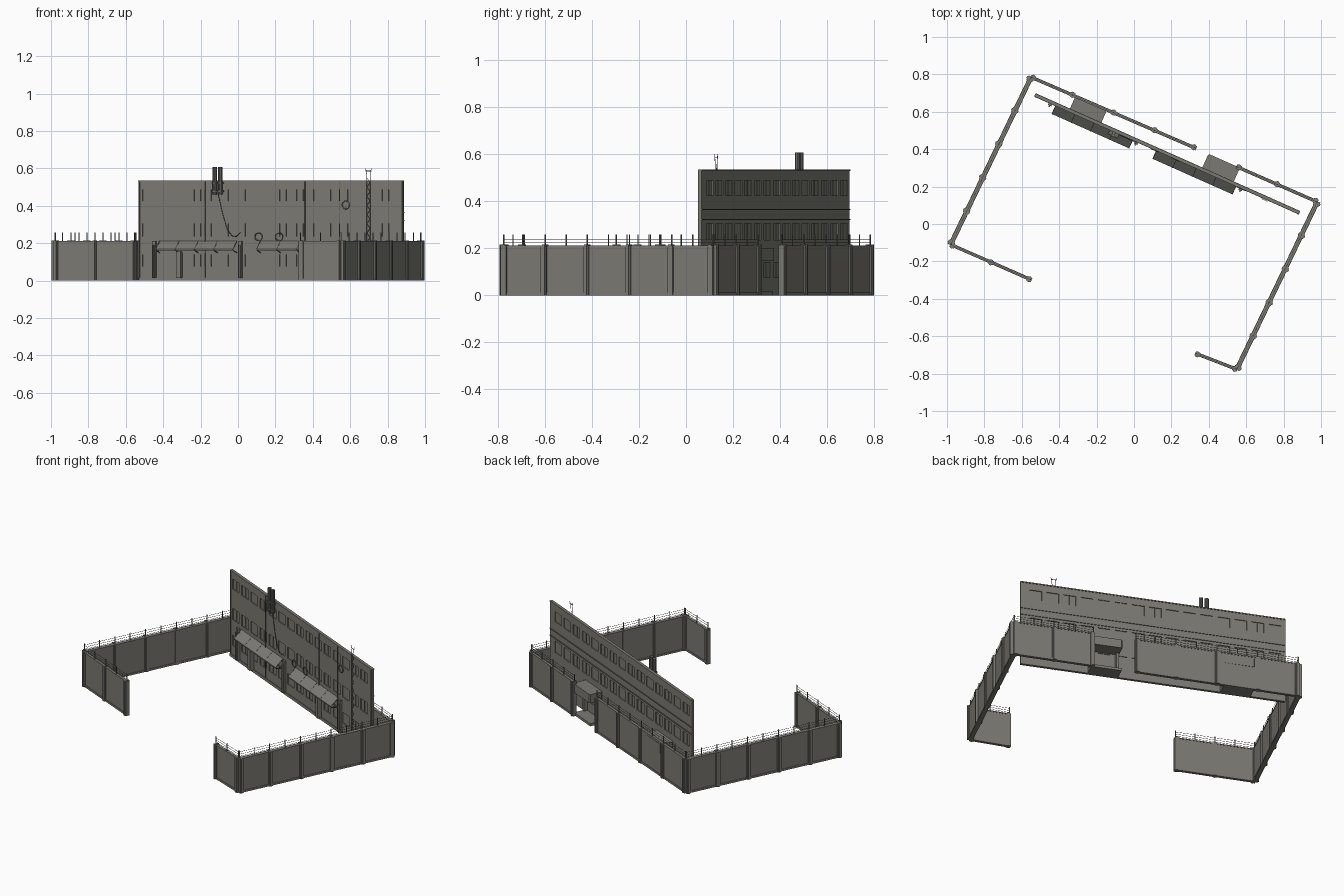
import bpy, bmesh, math
from mathutils import Matrix, Vector

if "Cube" in bpy.data.objects:
    bpy.data.objects.remove(bpy.data.objects["Cube"])

def mat(name, c):
    m = bpy.data.materials.new(name)
    m.diffuse_color = (*c, 1)
    m.use_nodes = True
    m.node_tree.nodes["Principled BSDF"].inputs["Base Color"].default_value = m.diffuse_color
    return m

CONCRETE = mat("grey concrete", (0.20, 0.195, 0.172))
METAL = mat("dull metal", (0.15, 0.147, 0.135))

def frame(p, q):
    """Local frame: x along p->q, y to the left of it, z up. Returns matrix, length."""
    d = Vector(q) - Vector(p)
    return (Matrix.Translation((p[0], p[1], 0)) @ Matrix.Rotation(math.atan2(d.y, d.x), 4, 'Z'), d.length)

def box(bm, x0, x1, y0, y1, z0, z1):
    r = bmesh.ops.create_cube(bm, size=1)
    for v in r['verts']:
        v.co = Vector((x0 + (v.co.x + .5) * (x1 - x0), y0 + (v.co.y + .5) * (y1 - y0),
                       z0 + (v.co.z + .5) * (z1 - z0)))
    return r['verts']

def rod(bm, a, b, r, n=6):
    a, b = Vector(a), Vector(b)
    m = Matrix.Translation((a + b) / 2) @ (b - a).to_track_quat('Z', 'Y').to_matrix().to_4x4()
    bmesh.ops.create_cone(bm, cap_ends=True, segments=n, radius1=r, radius2=r,
                          depth=(b - a).length, matrix=m)

def finish(bm, name, M, material):
    me = bpy.data.meshes.new(name)
    bmesh.ops.recalc_face_normals(bm, faces=bm.faces)
    bm.to_mesh(me)
    bm.free()
    ob = bpy.data.objects.new(name, me)
    ob.matrix_world = M
    me.materials.append(material)
    bpy.context.collection.objects.link(ob)
    return ob

# ---- perimeter walls with pilasters, plinth and wire fence (local +y is outside)
H = 0.212
def wall(name, p, q, spans, t):
    M, L = frame(p, q)
    bm = bmesh.new()
    box(bm, 0, L, -t / 2, t / 2, 0, H - 0.006)
    box(bm, 0, L, -t / 2 - .002, t / 2 + .002, H - 0.006, H)      # coping
    box(bm, 0, L, -t / 2 - .003, t / 2 + .003, 0, 0.012)          # plinth
    for i in range(spans + 1):
        c = L * i / spans
        c = min(max(c, .010), L - .010)
        box(bm, c - .013, c + .013, -t / 2 - .005, t / 2 + .007, 0, H)
        box(bm, c - .006, c + .006, -t / 2 - .008, t / 2 + .011, 0, H + .003)
    finish(bm, name, M, CONCRETE)
    bm = bmesh.new()
    n = spans * 2
    for i in range(n + 1):
        c = min(max(L * i / n, .004), L - .004)
        box(bm, c - .002, c + .002, -.002, .002, H, 0.258)
    for z in (0.223, 0.236, 0.250):
        box(bm, 0, L, -.0007, .0007, z - .0007, z + .0007)
    finish(bm, name + "_wire_fence", M, METAL)

BL, BR, FL, FR = (-0.55, 0.785), (0.98, 0.118), (-0.98, -0.11), (0.55, -0.777)
wall("left_wall", FL, BL, 5, 0.020)
wall("right_wall", BR, FR, 5, 0.020)
wall("back_wall_long", BL, (0.33, 0.405), 4, 0.012)
wall("back_wall_short", (0.55, 0.306), BR, 2, 0.012)
wall("front_wall_right", FR, (0.33, -0.692), 1, 0.012)
wall("front_wall_left", (-0.55, -0.298), FL, 2, 0.012)

# ---- building facade (local -y is the courtyard side)
F, L = frame((-0.53, 0.69), (0.885, 0.06))
TOP, D = 0.535, 0.006
rows = [(0.075, 0.14), (0.235, 0.305), (0.425, 0.487)]
N, PITCH, W0, WW = 15, 0.1, 0.025, 0.072
bm = bmesh.new()
zs = [0] + [z for r in rows for z in r] + [TOP]
for z0, z1 in zip(zs[0::2], zs[1::2]):                            # solid bands
    box(bm, 0, L, -D, D, z0, z1)
for z0, z1 in rows:                                               # piers between windows
    edges = [0] + [e for i in range(N) for e in (W0 + i * PITCH, W0 + i * PITCH + WW)] + [L]
    for a, b in zip(edges[0::2], edges[1::2]):
        box(bm, a, b, -D, D, z0, z1)
finish(bm, "facade", F, CONCRETE)

bm = bmesh.new()
for z0, z1 in rows:
    box(bm, 0.01, L - .01, -.001, .001, z0, z1)
    for i in range(N):                                            # mullions
        c = W0 + i * PITCH + WW / 2
        box(bm, c - .002, c + .002, -.003, .003, z0, z1)
finish(bm, "window_panes", F, CONCRETE)

bm = bmesh.new()
box(bm, 0, L, -D - .003, D + .003, TOP - .006, TOP)               # parapet
for z in (0.32, 0.362):
    box(bm, 0, L, D, D + .004, z, z + .005)
box(bm, 0, L, -D - .004, -D, 0, 0.018)                            # base course
finish(bm, "facade_ledges", F, CONCRETE)

bm = bmesh.new()
for u in (0.006, 0.39, 0.975, 1.178, L - .006):
    rod(bm, (u, -D - .003, 0), (u, -D - .003, TOP - .006), .003)
finish(bm, "drain_pipes", F, METAL)

# ---- sloped awnings, four panels each, with brackets and posts
bm = bmesh.new()
for a, b in ((0.125, 0.575), (0.715, 1.18)):
    s = (b - a) / 4
    for i in range(4):
        for v in box(bm, a + i * s + .002, a + (i + 1) * s - .002, -.056, -D, 0, .007):
            v.co.z += 0.205 + (v.co.y + D) * 0.85
    for i in range(5):
        u = a + i * s
        rod(bm, (u, -D, 0.150), (u, -.054, 0.162), .0025)
        rod(bm, (u, -D, 0.212), (u, -.056, 0.168), .0025)
    box(bm, a, b, -.012, -D, 0.15, 0.157)
finish(bm, "awnings", F, CONCRETE)

bm = bmesh.new()
for u in (0.095, 0.60, 1.21):
    box(bm, u - .010, u + .010, -.020, -D, 0.015, 0.212)
    box(bm, u - .004, u + .004, -.028, -.020, 0.015, 0.19)
for u in (0.245, 0.985):                                          # door surrounds
    box(bm, u - .012, u + .012, -.032, -D, 0.015, 0.155)
finish(bm, "facade_posts", F, CONCRETE)

# ---- rear porches: thick roof, jambs and a step
bm = bmesh.new()
for c in (0.293, 1.068):
    vs = box(bm, c - .092, c + .092, D, .09, 0.145, 0.198)
    es = [e for e in bm.edges if e.verts[0] in vs and e.verts[1] in vs
          and abs(e.verts[0].co.z - e.verts[1].co.z) > .01]
    bmesh.ops.bevel(bm, geom=es, offset=.006, segments=1, affect='EDGES')
    for s in (-1, 1):
        box(bm, c + s * .08 - .008, c + s * .08 + .008, D, .03, 0, 0.145)
    box(bm, c - .088, c + .088, D, .085, 0, 0.016)
finish(bm, "rear_porches", F, CONCRETE)

# ---- twin chimney pipes
bm = bmesh.new()
for u in (0.453, 0.486):
    rod(bm, (u, -.02, 0.462), (u, -.02, 0.607), .012, 10)
for z in (0.475, 0.52):
    box(bm, 0.44, 0.50, -.034, -D, z, z + .006)
finish(bm, "chimney_pipes", F, METAL)

# ---- hanging cable
cu = bpy.data.curves.new("hanging_cable", 'CURVE')
cu.dimensions = '3D'
cu.bevel_depth = .0018
cu.bevel_resolution = 0
sp = cu.splines.new('POLY')
pts = [(0.47, .46), (0.485, .40), (0.50, .34), (0.525, .27), (0.55, .24), (0.575, .235), (0.60, .26)]
sp.points.add(len(pts) - 1)
for p, (u, z) in zip(sp.points, pts):
    p.co = (u, -.012, z, 1)
cable = bpy.data.objects.new("hanging_cable", cu)
cable.matrix_world = F
cu.materials.append(METAL)
bpy.context.collection.objects.link(cable)

# ---- wall rings
for i, (u, z) in enumerate(((1.215, 0.405), (0.705, 0.235), (0.825, 0.235))):
    bpy.ops.mesh.primitive_torus_add(major_radius=.021, minor_radius=.003,
                                     major_segments=20, minor_segments=6)
    ob = bpy.context.object
    ob.name = f"wall_ring_{i + 1}"
    ob.matrix_world = F @ Matrix.Translation((u, -D - .004, z)) @ Matrix.Rotation(math.pi / 2, 4, 'X')
    ob.data.materials.append(METAL)

# ---- lattice mast with flared top
bm = bmesh.new()
U, y, w = 1.35, -.014, .009
for s in (-1, 1):
    rod(bm, (U + s * w, y, 0), (U + s * w, y, 0.555), .0015, 4)
    rod(bm, (U + s * w, y, 0.555), (U + s * .016, y, 0.60), .0015, 4)
for i in range(22):
    z, s = 0.01 + i * .0245, (-1) ** i
    rod(bm, (U - s * w, y, z), (U + s * w, y, z + .0245), .0012, 4)
box(bm, U - .016, U + .016, y - .001, y + .001, 0.585, 0.588)
finish(bm, "lattice_mast", F, METAL)
